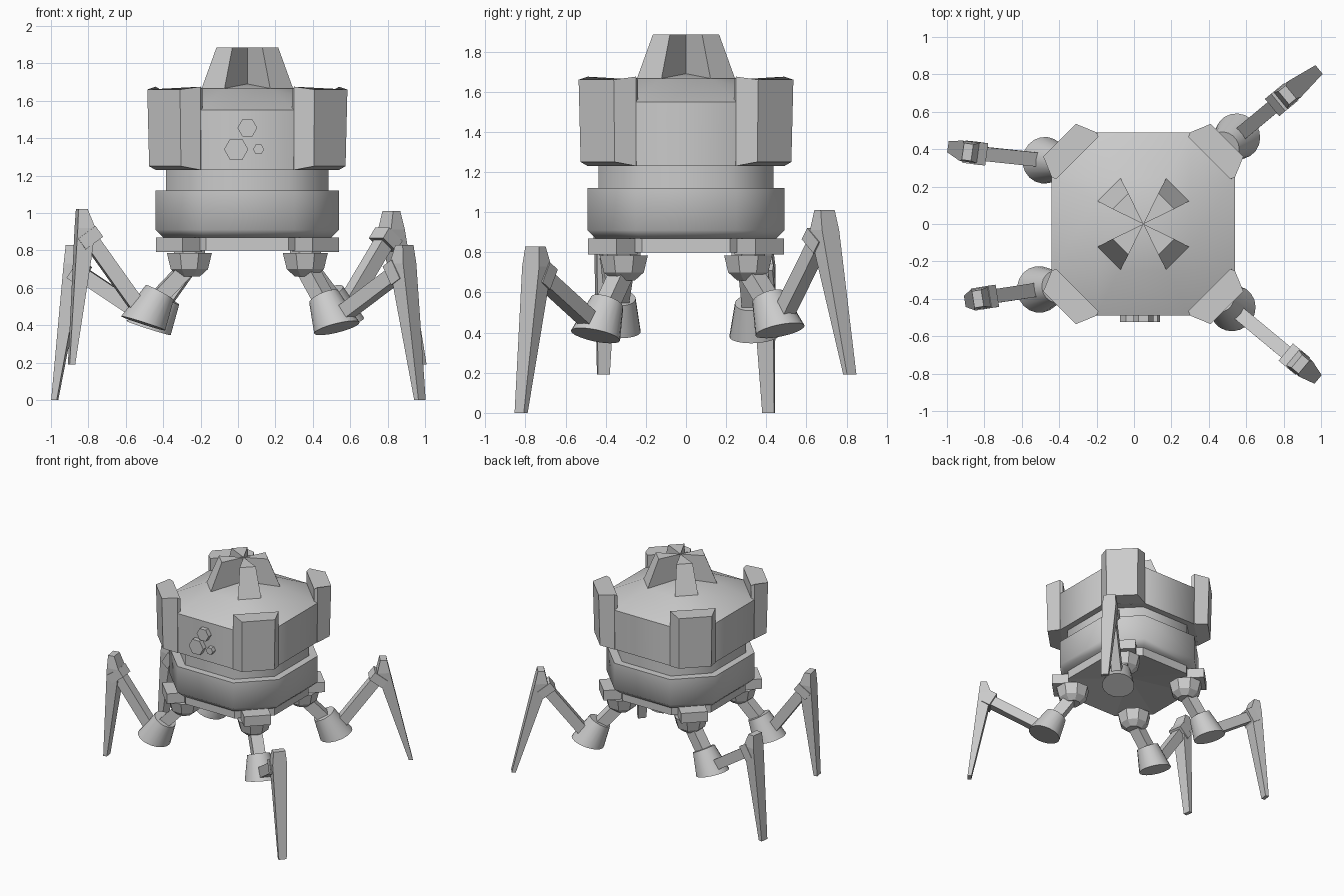
import bpy, math
from mathutils import Vector, Matrix

if "Cube" in bpy.data.objects:
    bpy.data.objects.remove(bpy.data.objects["Cube"])

CX, CY = 0.05, 0.0          # body axis
BODY = Vector((CX, CY, 0))


def make(name, verts, faces, smooth=None):
    me = bpy.data.meshes.new(name)
    me.from_pydata([tuple(v) for v in verts], [], faces)
    me.update()
    ob = bpy.data.objects.new(name, me)
    bpy.context.collection.objects.link(ob)
    bpy.ops.object.select_all(action='DESELECT')
    ob.select_set(True)
    bpy.context.view_layer.objects.active = ob
    bpy.ops.object.mode_set(mode='EDIT')
    bpy.ops.mesh.select_all(action='SELECT')
    bpy.ops.mesh.normals_make_consistent(inside=False)
    bpy.ops.object.mode_set(mode='OBJECT')
    if smooth:
        bpy.ops.object.shade_smooth_by_angle(angle=math.radians(smooth))
    return ob


def loft(name, rings, bottom=None, top=None, smooth=None):
    """Skin equal-sized rings; each end is a flat cap or a fan to an apex."""
    n = len(rings[0])
    verts = [v for r in rings for v in r]
    faces = [(k * n + i, k * n + (i + 1) % n, (k + 1) * n + (i + 1) % n, (k + 1) * n + i)
             for k in range(len(rings) - 1) for i in range(n)]
    for apex, start in ((bottom, 0), (top, (len(rings) - 1) * n)):
        if apex is None:
            faces.append(tuple(range(start, start + n)))
        else:
            verts.append(apex)
            faces += [(start + i, start + (i + 1) % n, len(verts) - 1) for i in range(n)]
    return make(name, verts, faces, smooth)


def octagon(z, half, flat):
    pts = [(flat, half), (half, flat), (half, -flat), (flat, -half),
           (-flat, -half), (-half, -flat), (-half, flat), (-flat, half)]
    return [BODY + Vector((x, y, z)) for x, y in pts]


def circle(c, axis, r, n):
    q = Vector((0, 0, 1)).rotation_difference(axis)
    return [c + q @ Vector((r * math.cos(a), r * math.sin(a), 0))
            for a in (2 * math.pi * (i + 0.5) / n for i in range(n))]


def rect(c, u, v, hu, hv):
    return [c + u * a * hu + v * b * hv for a, b in ((-1, -1), (1, -1), (1, 1), (-1, 1))]


def beam(name, a, b, side, w, h):
    up = (b - a).normalized().cross(side).normalized()
    return loft(name, [rect(p, side, up, w / 2, h / 2) for p in (a, b)])


def at(x, y, z):
    return BODY + Vector((x, y, z))


# Upper housing with domed roof, neck, lower drum and base plate
loft("upper_housing", [octagon(1.23, .485, .25), octagon(1.55, .49, .25),
                       octagon(1.665, .25, .13)],
     top=at(0, 0, 1.69), smooth=50)
loft("neck", [octagon(1.11, .435, .22), octagon(1.24, .435, .22)], smooth=50)
loft("lower_drum", [octagon(.87, .45, .23), octagon(.91, .49, .25),
                    octagon(1.12, .49, .25)], smooth=50)
loft("base_plate", [octagon(.80, .43, .22), octagon(.88, .43, .22)],
     bottom=at(0, 0, .87))

# Corner armour, roof fins and hip blocks, one per diagonal
for sx, sy, tag in ((1, -1, "front_right"), (1, 1, "back_right"),
                    (-1, 1, "back_left"), (-1, -1, "front_left")):
    def c(x, y, z):
        return at(sx * x, sy * y, z)
    loft("corner_armour_" + tag, [
        [c(.24, .47, 1.23), c(.25, .49, 1.23), c(.355, .525, 1.25),
         c(.525, .355, 1.25), c(.49, .25, 1.23), c(.47, .24, 1.23)],
        [c(.24, .465, 1.66), c(.25, .49, 1.675), c(.36, .535, 1.66),
         c(.535, .36, 1.66), c(.49, .25, 1.675), c(.465, .24, 1.66)]])
    loft("roof_fin_" + tag, [
        [c(0, 0, 1.65), c(.125, .25, 1.65), c(.25, .125, 1.65)],
        [c(0, 0, 1.885), c(.08, .165, 1.885), c(.165, .08, 1.885)]])
    d = Vector((sx, sy, 0)).normalized()
    t = Vector((-d.y, d.x, 0))
    loft("hip_block_" + tag, [rect(c(.365, .365, z), d, t, .075, .1) for z in (.79, .87)])

# Hexagonal studs on the front wall
for i, (x, z, r) in enumerate(((-.01, 1.34, .065), (.05, 1.455, .053), (.11, 1.34, .03))):
    ring = [[Vector((x + r * math.cos(k * math.pi / 3), y, z + r * math.sin(k * math.pi / 3)))
             for k in range(6)] for y in (-.47, -.525)]
    loft("hex_stud_%d" % (i + 1), ring)


# Legs: hip bowl, thigh, knee cup, shin, clamp and blade foot
def leg(tag, sx, sy, top, tip, raised):
    top, tip = Vector(top), Vector(tip)
    hip = at(sx * .31, sy * .31, .72)
    d = Vector((tip.x - hip.x, tip.y - hip.y, 0)).normalized()
    t = Vector((-d.y, d.x, 0))
    up = Vector((0, 0, 1))
    flat_hip = Vector((hip.x, hip.y, 0))
    loft("hip_bowl_" + tag, [circle(flat_hip + up * z, up, r, 8) for z, r in
                             ((.66, .06), (.70, .108), (.785, .13))])
    loft("hip_pin_" + tag, [circle(flat_hip + up * z, up, .09, 8) for z in (.78, .80)])

    r0, r1, z0, z1 = (.16, .25, .575, .41) if raised else (.13, .22, .55, .385)
    cup_top = flat_hip + d * r0 + up * z0
    cup_low = flat_hip + d * r1 + up * z1
    beam("thigh_" + tag, hip, cup_top.lerp(cup_low, .3), t, .09, .085)
    axis = (cup_low - cup_top).normalized()
    # the cup mouth is cut closer to level than its axis
    mouth = (axis - up * .6).normalized()
    loft("knee_cup_" + tag, [circle(cup_top, axis, .085, 20),
                             circle(cup_low, mouth, .125, 20)], smooth=50)
    shin_end = top - d * .03 - up * .14
    shin_start = cup_low + up * .05
    beam("shin_" + tag, shin_start, shin_end, t, .075, .08)
    along = (shin_end - shin_start).normalized()
    beam("clamp_" + tag, shin_end - along * .05, shin_end + along * .02, t, .12, .115)

    # blade: straight outer edge, thickness grows inward at the shoulder
    rings = []
    for s, thick, wide in ((0, .05, .09), (.12, .095, .11), (.3, .085, .1), (1, .03, .06)):
        outer = top.lerp(tip, s) + d * .025
        rings.append(rect(outer - d * thick / 2, d, t, thick / 2, wide / 2))
    loft("foot_" + tag, rings)


leg("front_right", 1, -1, (.89, -.75, .83), (.965, -.815, 0), False)
leg("back_right", 1, 1, (.82, .69, 1.01), (.97, .81, .19), True)
leg("back_left", -1, 1, (-.89, .385, .83), (-.97, .41, 0), False)
leg("front_left", -1, -1, (-.835, -.40, 1.02), (-.88, -.41, .19), True)
